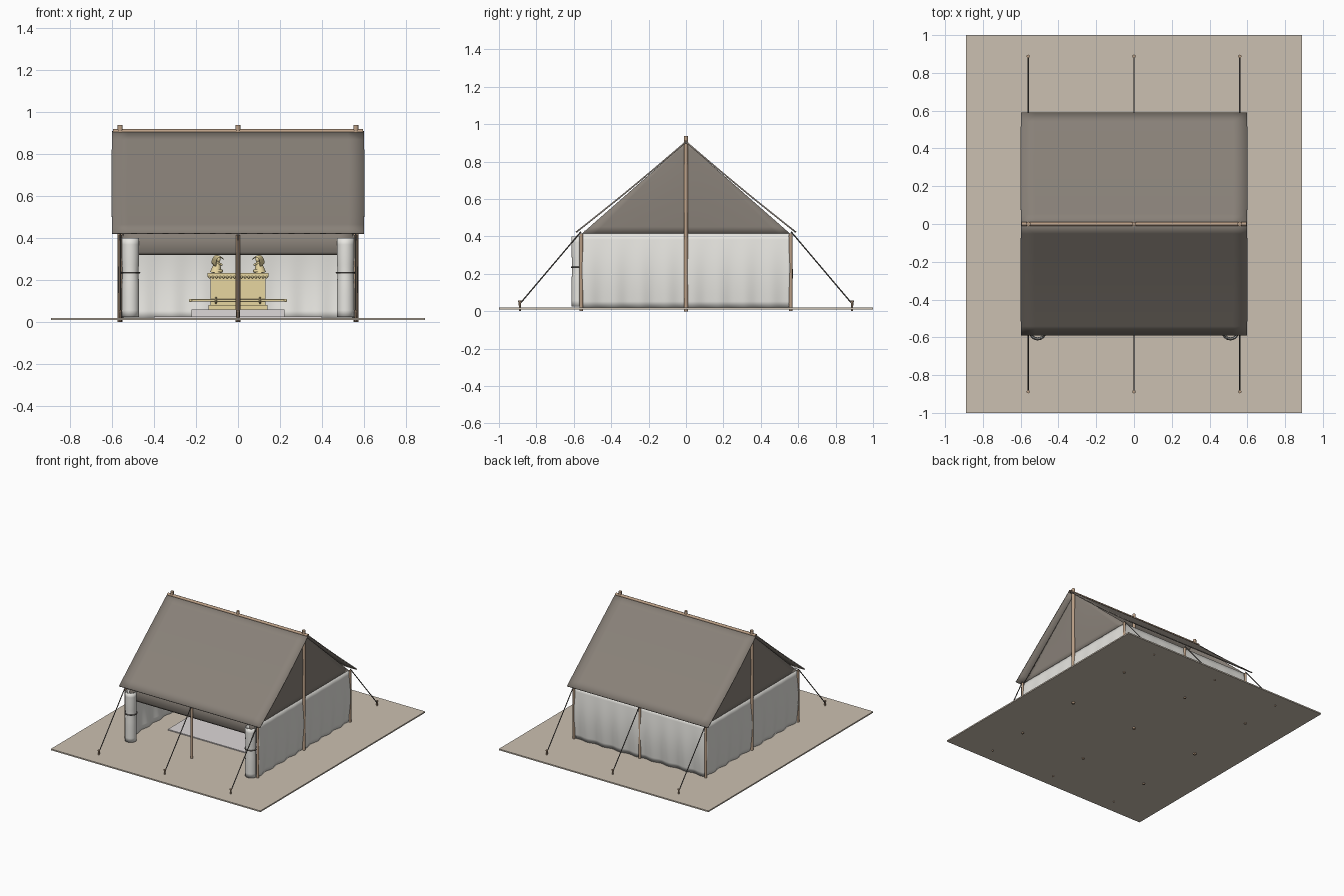
import bpy, math
from mathutils import Vector

if "Cube" in bpy.data.objects:
    bpy.data.objects.remove(bpy.data.objects["Cube"])


def mat(name, r, g, b):
    m = bpy.data.materials.new(name)
    m.diffuse_color = (r, g, b, 1)
    m.use_nodes = True
    m.node_tree.nodes["Principled BSDF"].inputs["Base Color"].default_value = m.diffuse_color
    return m


SAND = mat("sand", 0.60, 0.53, 0.44)
HIDE = mat("hide", 0.25, 0.22, 0.19)
LINEN = mat("linen", 0.80, 0.79, 0.75)
WOOD = mat("wood", 0.50, 0.35, 0.24)
ROPE = mat("rope", 0.13, 0.12, 0.11)
GOLD = mat("gold", 0.80, 0.67, 0.35)
STONE = mat("stone", 0.72, 0.68, 0.68)


def finish(ob, name, m, smooth=True):
    ob.name = name
    ob.data.materials.append(m)
    if smooth:
        bpy.ops.object.select_all(action='DESELECT')
        ob.select_set(True)
        bpy.context.view_layer.objects.active = ob
        bpy.ops.object.shade_smooth_by_angle(angle=math.radians(35))
    return ob


def box(name, x0, x1, y0, y1, z0, z1, m):
    bpy.ops.mesh.primitive_cube_add(size=1, location=((x0 + x1) / 2, (y0 + y1) / 2, (z0 + z1) / 2))
    ob = bpy.context.object
    ob.scale = (x1 - x0, y1 - y0, z1 - z0)
    return finish(ob, name, m, False)


def rod(name, a, b, r, m, r2=None, sides=12):
    a, b = Vector(a), Vector(b)
    d = b - a
    bpy.ops.mesh.primitive_cone_add(vertices=sides, radius1=r, radius2=r if r2 is None else r2,
                                    depth=d.length, location=(a + b) / 2)
    ob = bpy.context.object
    ob.rotation_euler = d.to_track_quat('Z', 'Y').to_euler()
    return finish(ob, name, m)


def ball(name, loc, scale, m, rot=(0, 0, 0)):
    bpy.ops.mesh.primitive_uv_sphere_add(segments=16, ring_count=10, radius=1, location=loc, rotation=rot)
    ob = bpy.context.object
    ob.scale = scale
    return finish(ob, name, m)


def sheet(name, fn, nu, nv, thick, m):
    """Cloth panel from a function of u, v in 0..1."""
    vs = [fn(i / nu, j / nv) for j in range(nv + 1) for i in range(nu + 1)]
    w = nu + 1
    fs = [(j * w + i, j * w + i + 1, (j + 1) * w + i + 1, (j + 1) * w + i) for j in range(nv) for i in range(nu)]
    me = bpy.data.meshes.new(name)
    me.from_pydata(vs, [], fs)
    ob = bpy.data.objects.new(name, me)
    bpy.context.collection.objects.link(ob)
    s = ob.modifiers.new("thickness", 'SOLIDIFY')
    s.thickness = thick
    s.offset = 0
    finish(ob, name, m, False)
    for p in me.polygons:
        p.use_smooth = True
    return ob


# ground slab
box("ground_slab", -0.89, 0.89, -1, 1, 0.01, 0.02, SAND)


# roof halves, sagging very slightly
def roof(side):
    def fn(u, v):
        z = 0.906 - 0.484 * v - 0.006 * math.sin(math.pi * v)
        x = (u * 2 - 1) * (0.598 + 0.004 * math.sin(math.pi * v))
        return (x, side * 0.588 * v, z)
    return fn


# billowing walls: bulge in the middle, folds toward the hem
def bulge(u, v):
    return 0.015 * math.sin(math.pi * v) + 0.006 * math.sin(u * 16 * math.pi) * (1 - v)


def side_wall(s):
    return lambda u, v: (s * (0.55 + bulge(u, v)), (u * 2 - 1) * 0.555, 0.02 + 0.395 * v)


def back_wall(u, v):
    return ((u * 2 - 1) * 0.555, 0.55 + bulge(u, v), 0.02 + 0.395 * v)


def gable(s):
    return lambda u, v: (s * (0.548 + 0.008 * math.sin(math.pi * v) * math.sin(math.pi * u)),
                         (u * 2 - 1) * 0.56 * (1 - v * 0.995), 0.412 + 0.488 * v)


def valance(u, v):
    return ((u * 2 - 1) * 0.55, -0.54 - 0.012 * math.sin(math.pi * v), 0.32 + 0.11 * v)


for s, tag in ((-1, "front"), (1, "back")):
    sheet(tag + "_roof", roof(s), 16, 12, 0.008, HIDE)
for s, tag in ((-1, "left"), (1, "right")):
    sheet(tag + "_wall", side_wall(s), 96, 12, 0.006, LINEN)
    sheet(tag + "_gable", gable(s), 16, 12, 0.006, HIDE)
sheet("back_wall", back_wall, 96, 12, 0.006, LINEN)
sheet("front_valance", valance, 16, 8, 0.006, HIDE)

# poles, ropes and pegs in three rows
rod("ridge_pole", (-0.595, 0, 0.906), (0.595, 0, 0.906), 0.011, WOOD)
for x in (-0.56, 0, 0.56):
    rod("main_pole", (x, 0, 0), (x, 0, 0.937), 0.012, WOOD)
    for s in (-1, 1):
        rod("eave_pole", (x, s * 0.56, 0.002), (x, s * 0.56, 0.415), 0.009, WOOD)
        rod("guy_rope", (x, s * 0.562, 0.425), (x, s * 0.888, 0.04), 0.0035, ROPE, sides=8)
        rod("peg", (x, s * 0.888, 0.002), (x, s * 0.888, 0.05), 0.005, WOOD, 0.007, 8)
        rod("peg_cap", (x, s * 0.888, 0.05), (x, s * 0.888, 0.057), 0.009, WOOD, sides=8)

# rolled door flaps with ties
for s in (-1, 1):
    def roll(u, v, s=s):
        a = u * 4 * math.pi
        r = (0.042 - 0.013 * u) * (1 - 0.08 * math.exp(-((v - 0.56) / 0.12) ** 2))
        return (s * (0.51 + r * math.cos(a)), -0.57 - r * math.sin(a), 0.025 + 0.375 * v)
    sheet("rolled_flap", roll, 48, 12, 0.003, LINEN)
    bpy.ops.mesh.primitive_torus_add(major_radius=0.042, minor_radius=0.004, major_segments=32,
                                     minor_segments=8, location=(s * 0.51, -0.57, 0.235))
    finish(bpy.context.object, "flap_tie", ROPE)

# floor cloth and plinth
box("floor_cloth", -0.4, 0.4, -0.28, 0.42, 0.018, 0.027, STONE)
CY = 0.15
box("plinth", -0.22, 0.22, CY - 0.16, CY + 0.16, 0.025, 0.06, STONE)

# golden chest
D = 0.085
box("chest_body", -0.13, 0.13, CY - D, CY + D, 0.068, 0.215, GOLD)
box("chest_base_trim", -0.14, 0.14, CY - D - 0.01, CY + D + 0.01, 0.06, 0.082, GOLD)
box("chest_lid", -0.145, 0.145, CY - D - 0.015, CY + D + 0.015, 0.215, 0.234, GOLD)
for s in (-1, 1):
    y = CY + s * D
    for z in (0.09, 0.2):
        box("panel_rail", -0.125, 0.125, y - 0.005, y + 0.005, z - 0.006, z + 0.006, GOLD)
    for x in (-0.12, 0.12):
        box("panel_stile", x - 0.007, x + 0.007, y - 0.005, y + 0.005, 0.09, 0.2, GOLD)
    for i in range(17):
        ball("crown_bead", (-0.136 + i * 0.017, CY + s * (D + 0.013), 0.214), (0.006,) * 3, GOLD)
    # carrying poles with rings
    yp = CY + s * (D + 0.022)
    rod("carrying_pole", (-0.225, yp, 0.103), (0.225, yp, 0.103), 0.006, GOLD)
    for x in (-0.225, 0.225):
        ball("pole_knob", (x, yp, 0.103), (0.008,) * 3, GOLD)
    for x in (-0.105, 0.105):
        bpy.ops.mesh.primitive_torus_add(major_radius=0.013, minor_radius=0.004, major_segments=20,
                                         minor_segments=8, location=(x, yp - s * 0.003, 0.103),
                                         rotation=(0, math.pi / 2, 0))
        finish(bpy.context.object, "pole_ring", GOLD)

# kneeling winged figures facing each other
for s in (-1, 1):
    rod("figure_robe", (s * 0.105, CY, 0.234), (s * 0.098, CY, 0.288), 0.028, GOLD, 0.013, 16)
    ball("figure_legs", (s * 0.1, CY, 0.243), (0.03, 0.025, 0.012), GOLD)
    ball("figure_head", (s * 0.095, CY, 0.298), (0.012, 0.012, 0.014), GOLD)
    for w in (-1, 1):
        def wing(u, v, s=s, w=w):
            width = 0.022 * (1 - 0.75 * u)
            x = 0.115 - 0.045 * u * u + (v - 0.5) * width
            z = 0.27 + 0.05 * math.sin(u * 2.2) + (v - 0.5) * width - 0.01 * u
            return (s * x, CY + w * (0.012 + 0.035 * math.sin(u * 2.4)), z)
        sheet("figure_wing", wing, 10, 4, 0.004, GOLD)
        rod("figure_arm", (s * 0.097, CY + w * 0.012, 0.282), (s * 0.075, CY + w * 0.004, 0.272), 0.005, GOLD)
